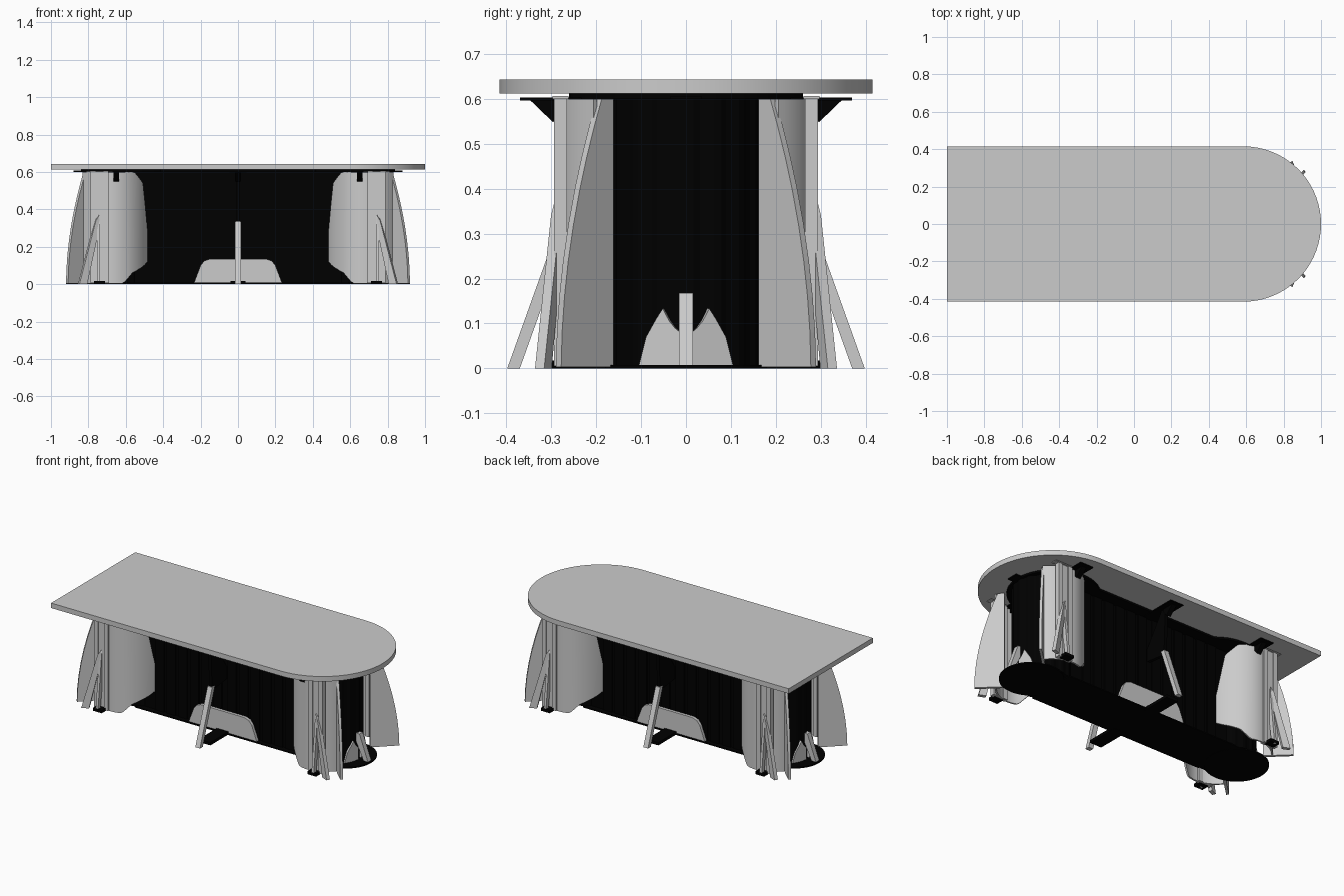
import bpy, bmesh, math
from mathutils import Vector

if "Cube" in bpy.data.objects:
    bpy.data.objects.remove(bpy.data.objects["Cube"])

dark = bpy.data.materials.new("dark_finish")
dark.diffuse_color = (0.0, 0.0, 0.0, 1)
dark.use_nodes = True
dark.node_tree.nodes["Principled BSDF"].inputs["Base Color"].default_value = dark.diffuse_color
CX = 0.665  # centre of each end column


def build(name, verts, faces, mirror="", black=False, smooth=False):
    me = bpy.data.meshes.new(name)
    me.from_pydata(verts, [], faces)
    bm = bmesh.new()
    bm.from_mesh(me)
    bmesh.ops.recalc_face_normals(bm, faces=bm.faces)
    bm.to_mesh(me)
    bm.free()
    ob = bpy.data.objects.new(name, me)
    bpy.context.collection.objects.link(ob)
    if black:
        me.materials.append(dark)
    if mirror:
        m = ob.modifiers.new("mirror", "MIRROR")
        m.use_axis = ("x" in mirror, "y" in mirror, False)
        m.use_mirror_merge = False
    if smooth:
        bpy.context.view_layer.objects.active = ob
        ob.select_set(True)
        bpy.ops.object.shade_smooth_by_angle(angle=math.radians(35))
        ob.select_set(False)
    return ob


def loft(name, a, b, **kw):
    n = len(a)
    faces = [tuple(range(n)), tuple(range(n, 2 * n))]
    faces += [(i, (i + 1) % n, n + (i + 1) % n, n + i) for i in range(n)]
    return build(name, a + b, faces, **kw)


def slab(name, pts, z0, z1, **kw):
    return loft(name, [(x, y, z0) for x, y in pts], [(x, y, z1) for x, y in pts], **kw)


def box(name, x0, x1, y0, y1, z0, z1, **kw):
    return slab(name, [(x0, y0), (x1, y0), (x1, y1), (x0, y1)], z0, z1, **kw)


def plate(name, pts, origin, angle, thick, **kw):
    # upright plate: (u, z) profile along a compass direction, given a thickness
    a = math.radians(angle)
    d = Vector((math.cos(a), math.sin(a), 0))
    n = Vector((-d.y, d.x, 0)) * thick / 2
    base = [Vector((origin[0], origin[1], z)) + d * u for u, z in pts]
    return loft(name, [tuple(p - n) for p in base], [tuple(p + n) for p in base], **kw)


def circle(cx, r, n, flute=0.0):
    return [(cx + (r - flute * (i // 2 % 2)) * math.cos(2 * math.pi * i / n),
             (r - flute * (i // 2 % 2)) * math.sin(2 * math.pi * i / n)) for i in range(n)]


def lerp_table(t, table):
    for (a, u), (b, v) in zip(table, table[1:]):
        if t <= b:
            return u + (v - u) * (t - a) / (b - a)
    return table[-1][1]


# Table top with one rounded end
R = 0.415
top = [(-1, R), (-1, -R)]
top += [(1 - R + R * math.cos(math.radians(t)), R * math.sin(math.radians(t)))
        for t in range(-90, 91, 5)]
slab("table_top", top, 0.612, 0.643, smooth=True)

# Dark core: centre wall with slats, fluted end columns, base and top plates
box("centre_wall", -0.62, 0.62, -0.125, 0.125, 0.006, 0.6, black=True)
for i, x in enumerate((0.05, 0.13, 0.21, 0.29, 0.37, 0.45)):
    box(f"wall_slat_{i}", x - 0.03, x + 0.03, 0.12, 0.132, 0.006, 0.6, mirror="xy", black=True)
slab("end_column", circle(CX, 0.167, 64, 0.006), 0.005, 0.6, mirror="x", black=True)
slab("base_disc", circle(0.74, 0.18, 48), 0, 0.008, mirror="x", black=True)
box("base_strip", -0.6, 0.6, -0.16, 0.16, 0.001, 0.008, black=True)
slab("column_cap", circle(0.58, 0.26, 48), 0.6, 0.612, mirror="x", black=True)
box("top_rail", -0.6, 0.6, -0.2, 0.2, 0.6, 0.612, black=True)

# Curved shields wrapped round each pedestal, running from fin to wall
SX, RX, RY = 0.68, 0.218, 0.286
low = [(46, 0.004), (108, 0.004), (122, 0.06), (145, 0.1), (158, 0.13)]
high = [(46, 0.6), (125, 0.6), (142, 0.54), (158, 0.2)]
verts, faces = [], []
angles = list(range(46, 159, 4))
for t in angles:
    c, s = math.cos(math.radians(t)), math.sin(math.radians(t))
    z0, z1 = lerp_table(t, low), lerp_table(t, high)
    for d, z in ((0.01, z0), (0, z0), (0, z1), (0.01, z1)):
        verts.append((SX + (RX - d) * c, (RY - d) * s, z))
for i in range(len(angles) - 1):
    for k in range(4):
        faces.append((4 * i + k, 4 * i + (k + 1) % 4, 4 * i + 4 + (k + 1) % 4, 4 * i + 4 + k))
e = 4 * (len(angles) - 1)
faces += [(0, 1, 2, 3), (e, e + 1, e + 2, e + 3)]
build("curved_shield", verts, faces, mirror="xy", smooth=True)

# Upright posts in front of the shields
for i, x in enumerate((0.705, 0.775)):
    box(f"post_{i}", x - 0.014, x + 0.014, 0.265, 0.294, 0.005, 0.606, mirror="xy")
box("post_infill", 0.719, 0.761, 0.27, 0.287, 0.005, 0.6, mirror="xy")
box("post_cap", 0.67, 0.81, 0.262, 0.297, 0.6, 0.606, mirror="xy")
box("post_foot", 0.71, 0.77, 0.28, 0.33, 0.0, 0.018, mirror="xy", black=True)

# Bowed diagonal fins at the corners
fin = [(0, 0.003), (0, 0.6), (0.038, 0.6)]
fin += [(0.038 + 0.13 * (1 - (z / 0.6) ** 1.9), z)
        for z in (0.54, 0.47, 0.4, 0.32, 0.24, 0.16, 0.08, 0.003)]
plate("corner_fin", fin, (0.793, 0.167), 44, 0.016, mirror="xy")

# Leaning corner struts
plate("corner_strut", [(0, 0.37), (0, 0.3), (0.07, 0), (0.115, 0), (0.02, 0.34)],
      (0.745, 0.283), 22, 0.022, mirror="xy")
plate("side_strut", [(0, 0.39), (0, 0.2), (0.025, 0), (0.05, 0), (0.012, 0.35)],
      (0.745, 0.28), 90, 0.016, mirror="xy")

# Centre struts, feet and upper braces on the long sides
plate("centre_strut", [(0.25, 0.335), (0.37, 0), (0.398, 0), (0.278, 0.335)],
      (0, 0), 90, 0.032, mirror="y")
plate("centre_brace", [(0.12, 0.33), (0.12, 0.4), (0.25, 0.6), (0.28, 0.6), (0.27, 0.31)],
      (0, 0), 90, 0.02, mirror="y", black=True)
box("centre_foot", -0.04, 0.04, 0.12, 0.33, 0.0, 0.018, mirror="y", black=True)

# Brackets beneath the top
gusset = [(0.27, 0.6), (0.27, 0.58), (0.296, 0.548), (0.35, 0.6)]
for name, x, m in (("centre", 0, "y"), ("outer", 0.65, "xy")):
    plate(name + "_gusset", gusset, (x, 0), 90, 0.03, mirror=m, black=True)
    box(name + "_bracket", x - 0.045, x + 0.045, 0.14, 0.37, 0.597, 0.603, mirror=m, black=True)
box("end_bracket", 0.7, 0.88, -0.035, 0.035, 0.6, 0.607, mirror="x", black=True)

# Kick plates on the long sides
kick = [(-0.235, 0.008), (-0.2, 0.1), (-0.18, 0.125), (-0.15, 0.135),
        (0.15, 0.135), (0.18, 0.125), (0.2, 0.1), (0.235, 0.008)]
plate("side_kick_plate", kick, (0, 0.142), 0, 0.018, mirror="y")

# Kick plates and short strut on the ends
steps = [(4, 0.08), (8, 0.09), (12, 0.105), (17, 0.133), (22, 0.11), (30, 0.07), (36, 0.008)]
inner, outer = [], []
for r, out in ((0.162, inner), (0.178, outer)):
    for t, z in steps:
        a = math.radians(t)
        out.append((CX + r * math.cos(a), r * math.sin(a), z))
    for t, z in reversed(steps[:-1]):
        a = math.radians(t)
        out.append((CX + r * math.cos(a), r * math.sin(a), 0.008))
loft("end_kick_plate", inner, outer, mirror="xy")
plate("end_strut", [(0.825, 0.168), (0.825, 0.12), (0.88, 0.004), (0.91, 0.004), (0.85, 0.168)],
      (0, 0), 0, 0.032, mirror="x")
